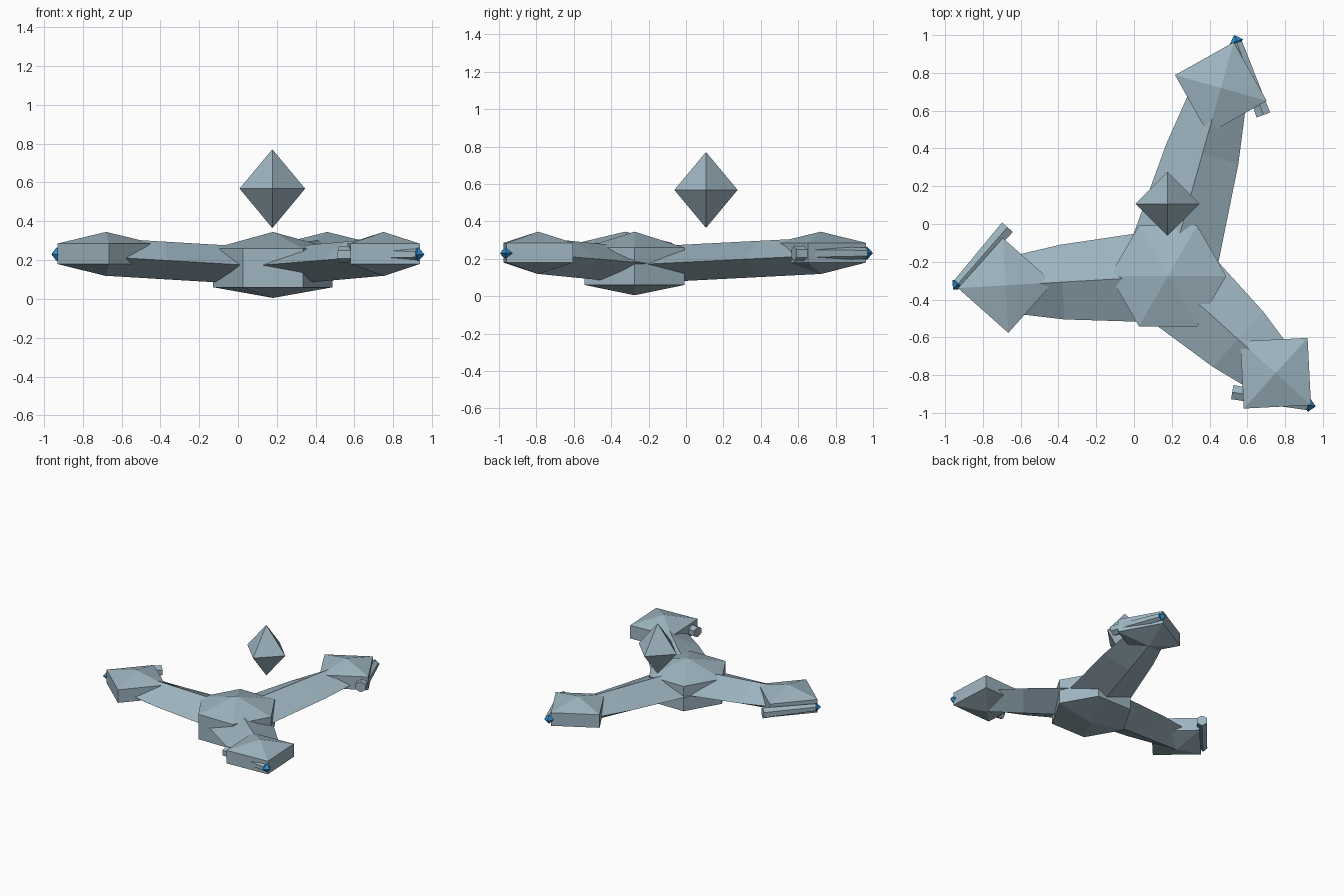
import bpy, bmesh, math
from mathutils import Vector

if "Cube" in bpy.data.objects:
    bpy.data.objects.remove(bpy.data.objects["Cube"])


def material(name, rgb):
    m = bpy.data.materials.new(name)
    m.diffuse_color = (*rgb, 1.0)
    m.use_nodes = True
    m.node_tree.nodes["Principled BSDF"].inputs["Base Color"].default_value = m.diffuse_color
    return m


STONE = material("blue_grey_stone", (0.34, 0.46, 0.53))
BLUE = material("bright_blue", (0.03, 0.27, 0.62))


def loft(name, rings, mat):
    """Skin a list of rings; a ring of one point closes to a tip, others are capped."""
    bm = bmesh.new()
    vr = [[bm.verts.new(p) for p in r] for r in rings]
    for a, b in zip(vr, vr[1:]):
        n = max(len(a), len(b))
        for i in range(n):
            j = (i + 1) % n
            if len(a) == 1:
                bm.faces.new((a[0], b[i], b[j]))
            elif len(b) == 1:
                bm.faces.new((a[i], b[0], a[j]))
            else:
                bm.faces.new((a[i], b[i], b[j], a[j]))
    for r in (vr[0], vr[-1]):
        if len(r) > 2:
            bm.faces.new(r)
    bmesh.ops.recalc_face_normals(bm, faces=bm.faces)
    me = bpy.data.meshes.new(name)
    bm.to_mesh(me)
    bm.free()
    me.materials.append(mat)
    ob = bpy.data.objects.new(name, me)
    bpy.context.collection.objects.link(ob)
    return ob


def flat_ring(c, r, z, n, angle):
    """Level polygon around c with a corner pointing along angle."""
    return [Vector((c[0] + r * math.cos(angle + math.tau * i / n),
                    c[1] + r * math.sin(angle + math.tau * i / n), z)) for i in range(n)]


def cross_ring(c, axis, n, half_w, half_h):
    """Upright polygon across axis with a corner at the top."""
    side = Vector((-axis.y, axis.x, 0)).normalized()
    up = Vector((0, 0, 1))
    return [c + side * half_w * math.sin(math.tau * i / n) + up * half_h * math.cos(math.tau * i / n)
            for i in range(n)]


def gem(name, c, r, h, angle, mat):
    c = Vector(c)
    loft(name, [[c - Vector((0, 0, h))], flat_ring(c, r, c.z, 4, angle),
                [c + Vector((0, 0, h))]], mat)


def pointed_prism(name, c, r, n, angle, zs):
    """Prism with a shallow pyramid above and below."""
    z0, z1, z2, z3 = zs
    loft(name, [[Vector((*c, z0))], flat_ring(c, r, z1, n, angle),
                flat_ring(c, r, z2, n, angle), [Vector((*c, z3))]], STONE)


# Central hub and the floating crystal
HUB = (0.18, -0.275)
pointed_prism("hub", HUB, 0.308, 6, 0, (0.005, 0.06, 0.26, 0.345))
gem("floating_crystal", (0.177, 0.107, 0.568), 0.169, 0.203, 0, STONE)

# Arms: head centre, inner end of side bar, tip of side bar
ARMS = {
    "left": ((-0.68, -0.325), (-0.67, -0.017), (-0.93, -0.315)),
    "back": ((0.46, 0.72), (0.685, 0.577), (0.545, 0.96)),
    "right": ((0.75, -0.79), (0.52, -0.89), (0.92, -0.958)),
}
for side, (head, bar_in, bar_tip) in ARMS.items():
    a, b = Vector((*HUB, 0.165)), Vector((*head, 0.216))
    axis = b - a
    angle = math.atan2(axis.y, axis.x)
    # Tapering arm with a diamond cross-section
    loft(side + "_arm", [cross_ring(a.lerp(b, t), axis, 4, w, 0.097)
                         for t, w in ((0, 0.248), (0.65, 0.198), (1, 0.145))], STONE)
    # Square pointed head at the end of the arm
    pointed_prism(side + "_head", head, 0.252, 4, angle, (0.118, 0.18, 0.285, 0.345))
    # Six-sided bar along one edge of the head
    p, q = Vector((*bar_in, 0.228)), Vector((*bar_tip, 0.23))
    loft(side + "_side_bar", [cross_ring(p, q - p, 6, 0.044, 0.042),
                              cross_ring(q, q - p, 6, 0.032, 0.03)], STONE)
    # Blue gem at the tip
    d = (q - p).normalized()
    gem(side + "_tip_gem", q + d * 0.007, 0.036, 0.036, math.atan2(d.y, d.x), BLUE)
